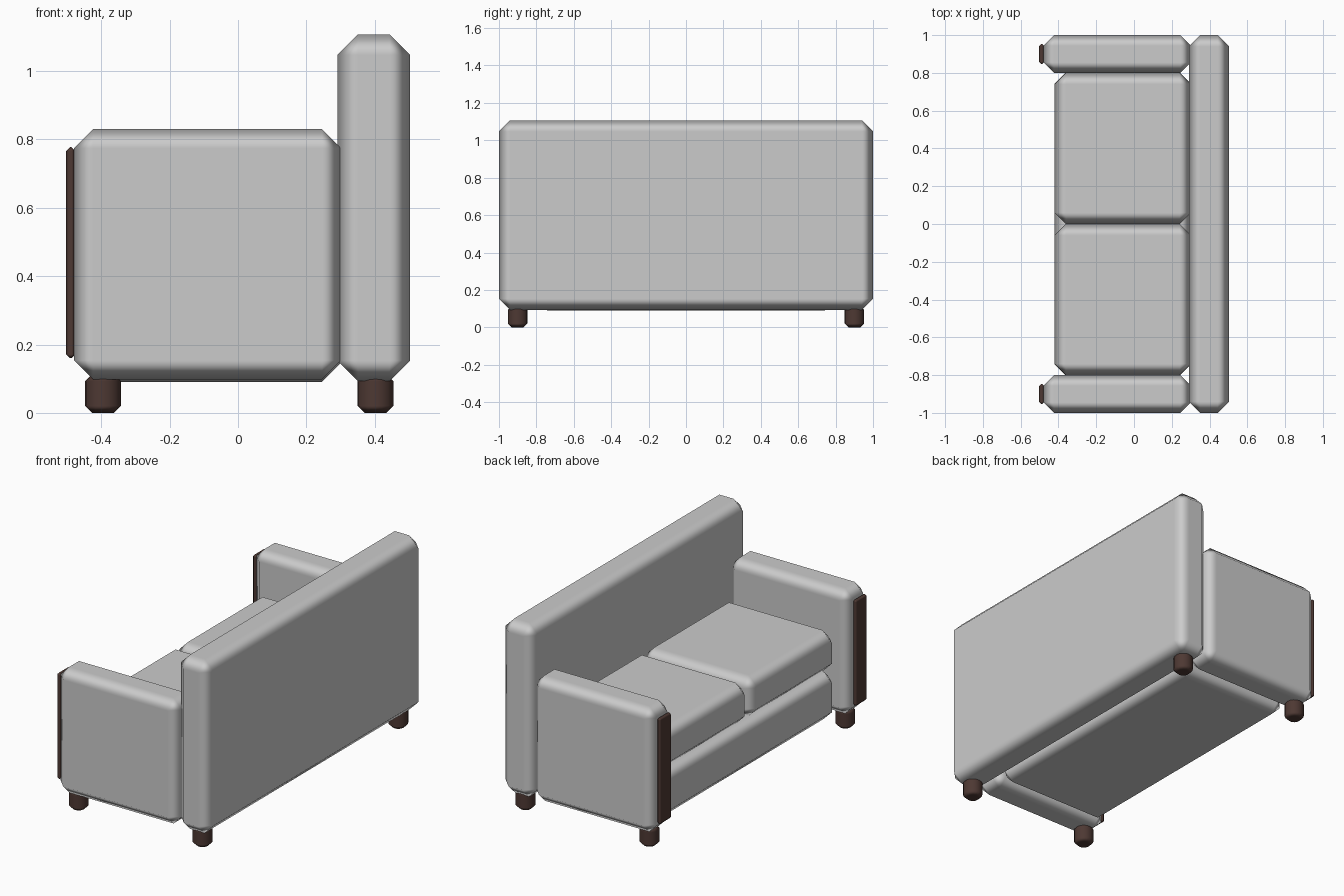
import bpy
import bmesh
from mathutils import Matrix, Vector

if "Cube" in bpy.data.objects:
    bpy.data.objects.remove(bpy.data.objects["Cube"])

wood = bpy.data.materials.new("dark_wood")
wood.diffuse_color = (0.075, 0.04, 0.033, 1)
wood.use_nodes = True
wood.node_tree.nodes["Principled BSDF"].inputs["Base Color"].default_value = wood.diffuse_color


def finish(name, bm, location, bevel, material, angle=None):
    """Turn a bmesh into a smooth-shaded object with chamfered edges."""
    for face in bm.faces:
        face.smooth = True
    mesh = bpy.data.meshes.new(name)
    bm.to_mesh(mesh)
    bm.free()
    obj = bpy.data.objects.new(name, mesh)
    obj.location = location
    bpy.context.collection.objects.link(obj)
    mod = obj.modifiers.new("chamfer", 'BEVEL')
    mod.width = bevel
    mod.segments = 1
    mod.limit_method = 'ANGLE' if angle else 'NONE'
    if angle:
        mod.angle_limit = angle
    mod.harden_normals = True
    if material:
        mesh.materials.append(material)


def soft_box(name, lo, hi, bevel, material=None):
    """Chamfered box between two corners."""
    lo, hi = Vector(lo), Vector(hi)
    bm = bmesh.new()
    bmesh.ops.create_cube(bm, size=1)
    bmesh.ops.scale(bm, vec=hi - lo, verts=bm.verts)
    finish(name, bm, (lo + hi) / 2, bevel, material)


def round_foot(name, x, y):
    """Short round foot whose top sinks into the upholstery."""
    bm = bmesh.new()
    bmesh.ops.create_cone(bm, cap_ends=True, segments=16, radius1=0.053, radius2=0.053,
                          depth=0.113, matrix=Matrix.Translation((0, 0, 0.0565)))
    finish(name, bm, (x, y, 0), 0.021, wood, angle=1.0)


# Backrest and seat base
soft_box("backrest", (0.291, -1, 0.093), (0.503, 1, 1.107), 0.06)
soft_box("seat_base", (-0.42, -0.80, 0.091), (0.302, 0.80, 0.37), 0.057)

# Parts repeated on both sides
for side, s in (("left", 1), ("right", -1)):
    def mirrored(name, lo, hi, bevel, material=None):
        y0, y1 = sorted((s * lo[1], s * hi[1]))
        soft_box(f"{side}_{name}", (lo[0], y0, lo[2]), (hi[0], y1, hi[2]), bevel, material)

    mirrored("seat_cushion", (-0.42, 0, 0.37), (0.302, 0.80, 0.61), 0.06)
    mirrored("armrest", (-0.48, 0.80, 0.098), (0.302, 1, 0.83), 0.056)
    # Wooden trim on the armrest front
    mirrored("armrest_panel", (-0.503, 0.847, 0.16), (-0.476, 0.953, 0.777), 0.011, wood)
    # Feet
    round_foot(f"{side}_front_foot", -0.395, s * 0.90)
    round_foot(f"{side}_back_foot", 0.402, s * 0.90)
